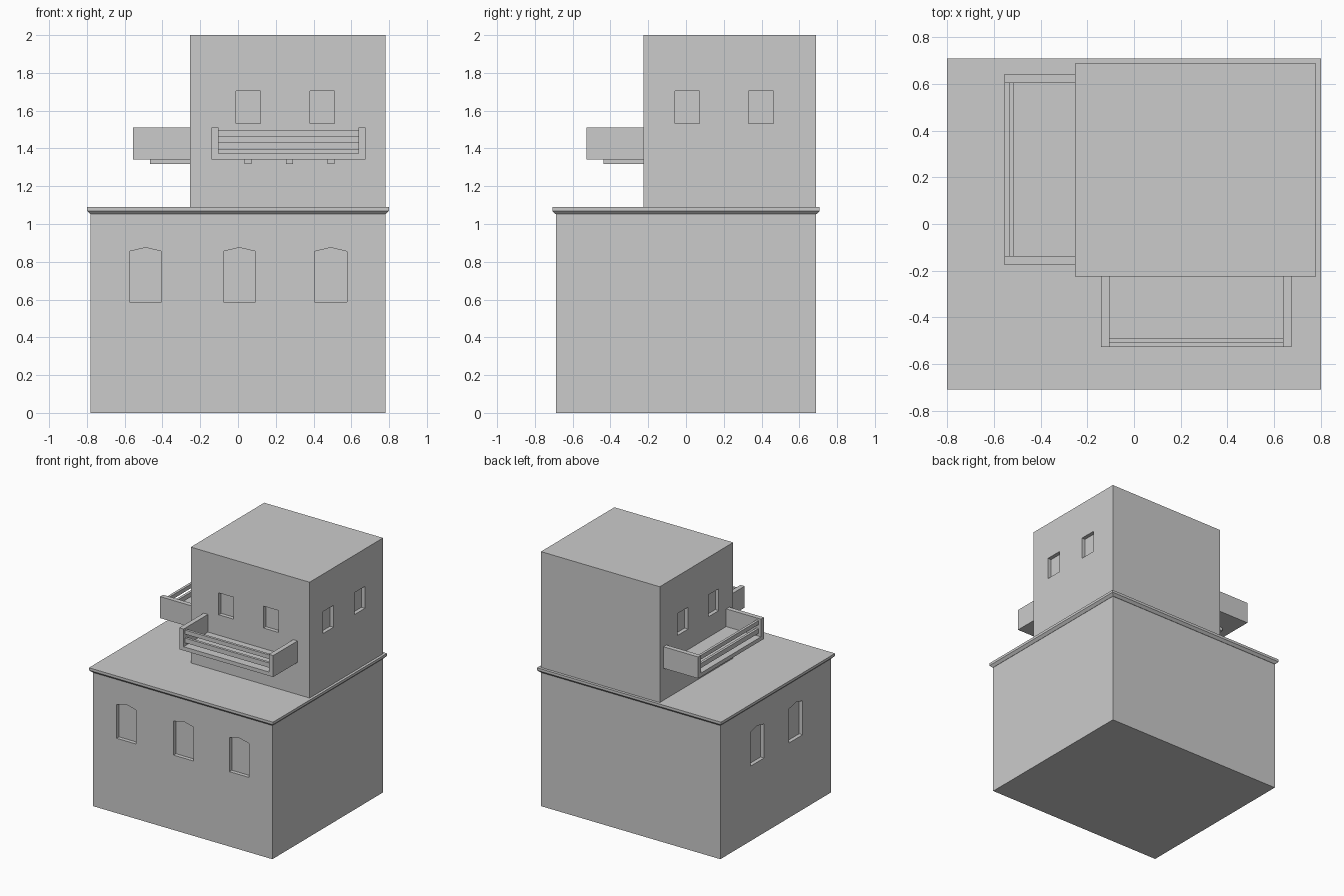
import bpy
import bmesh
from math import pi
from mathutils import Matrix

cube = bpy.data.objects.get("Cube")
if cube:
    bpy.data.objects.remove(cube, do_unlink=True)

plaster = bpy.data.materials.new("plaster_grey")
plaster.use_nodes = True
GREY = (0.6, 0.6, 0.6, 1)
plaster.diffuse_color = GREY
plaster.node_tree.nodes["Principled BSDF"].inputs["Base Color"].default_value = GREY

# Quarter turns that carry a front-facing part to each wall
FRONT, RIGHT, LEFT = 0, pi / 2, -pi / 2


def finish(name, bm):
    bmesh.ops.recalc_face_normals(bm, faces=bm.faces[:])
    mesh = bpy.data.meshes.new(name)
    bm.to_mesh(mesh)
    bm.free()
    mesh.materials.append(plaster)
    obj = bpy.data.objects.new(name, mesh)
    bpy.context.scene.collection.objects.link(obj)
    return obj


def prism(bm, profile, y0, y1, turn=FRONT):
    """Extrude an (x, z) outline from y0 to y1, then turn it about z."""
    face = bm.faces.new([bm.verts.new((x, y0, z)) for x, z in profile])
    out = bmesh.ops.extrude_face_region(bm, geom=[face])["geom"]
    moved = [v for v in out if isinstance(v, bmesh.types.BMVert)]
    bmesh.ops.translate(bm, verts=moved, vec=(0, y1 - y0, 0))
    bmesh.ops.rotate(bm, verts=list(face.verts) + moved,
                     matrix=Matrix.Rotation(turn, 3, "Z"))


def rect(x0, x1, z0, z1):
    return [(x0, z0), (x1, z0), (x1, z1), (x0, z1)]


def block_with_windows(name, outline, y0, y1, windows, depth=0.03):
    """Solid block with recesses; windows are (outline, wall distance, turn)."""
    bm = bmesh.new()
    prism(bm, outline, y0, y1)
    block = finish(name, bm)
    bm = bmesh.new()
    for shape, wall, turn in windows:
        prism(bm, shape, -wall - depth, -wall + depth, turn)
    cutter = finish(name + "_cutter", bm)
    cutter.hide_render = True
    cut = block.modifiers.new("windows", "BOOLEAN")
    cut.operation = "DIFFERENCE"
    cut.solver = "EXACT"
    cut.object = cutter
    graph = bpy.context.evaluated_depsgraph_get()
    block.data = bpy.data.meshes.new_from_object(block.evaluated_get(graph))
    block.modifiers.clear()
    bpy.data.objects.remove(cutter, do_unlink=True)


def arched(u):
    return [(u - 0.085, 0.588), (u + 0.085, 0.588), (u + 0.085, 0.855),
            (u, 0.875), (u - 0.085, 0.855)]


def square(u):
    return rect(u - 0.065, u + 0.065, 1.533, 1.705)


# Lower storey with arched windows at the front and on one side
lower = [(arched(u), 0.687, FRONT) for u in (-0.489, 0.007, 0.491)]
lower += [(arched(u), 0.78, LEFT) for u in (-0.23, 0.25)]
block_with_windows("lower_storey", rect(-0.78, 0.78, 0, 1.06), -0.687, 0.687, lower)

# Upper storey set into the back corner, two windows on three walls
upper = [(square(u), 0.225, FRONT) for u in (0.055, 0.445)]
upper += [(square(u), 0.78, RIGHT) for u in (0.007, 0.397)]
upper += [(square(u), 0.253, LEFT) for u in (-0.40, -0.02)]
block_with_windows("upper_storey", rect(-0.253, 0.78, 1.08, 2), -0.225, 0.687, upper)

# Roof terrace slab with a chamfered underside
bm = bmesh.new()
rings = []
for hx, hy, z in ((0.782, 0.69, 1.052), (0.8, 0.708, 1.07), (0.8, 0.708, 1.09)):
    rings.append([bm.verts.new((sx * hx, sy * hy, z))
                  for sx, sy in ((-1, -1), (1, -1), (1, 1), (-1, 1))])
for a, b in zip(rings, rings[1:]):
    for i in range(4):
        j = (i + 1) % 4
        bm.faces.new((a[i], a[j], b[j], b[i]))
bm.faces.new(rings[0])
bm.faces.new(rings[-1])
finish("terrace_slab", bm)


def balcony(side, u, wall, turn):
    half, inner = 0.408, 0.371
    out = -wall - 0.302
    # Floor and end walls as one channel
    bm = bmesh.new()
    channel = [(u - half, 1.342), (u + half, 1.342), (u + half, 1.511),
               (u + inner, 1.511), (u + inner, 1.372), (u - inner, 1.372),
               (u - inner, 1.511), (u - half, 1.511)]
    prism(bm, channel, out, -wall + 0.005, turn)
    finish(side + "_balcony_body", bm)
    # Two railing bars
    bm = bmesh.new()
    for z0, z1 in ((1.395, 1.432), (1.463, 1.495)):
        prism(bm, rect(u - inner - 0.005, u + inner + 0.005, z0, z1),
              out + 0.02, out + 0.04, turn)
    finish(side + "_balcony_rails", bm)
    # Support beams beneath the floor
    bm = bmesh.new()
    for i in (-1, 0, 1):
        c = u + 0.006 + i * 0.22
        prism(bm, rect(c - 0.018, c + 0.018, 1.317, 1.347),
              -wall - 0.212, -wall + 0.005, turn)
    finish(side + "_balcony_beams", bm)


balcony("front", 0.267, 0.225, FRONT)
balcony("side", -0.233, 0.253, LEFT)
